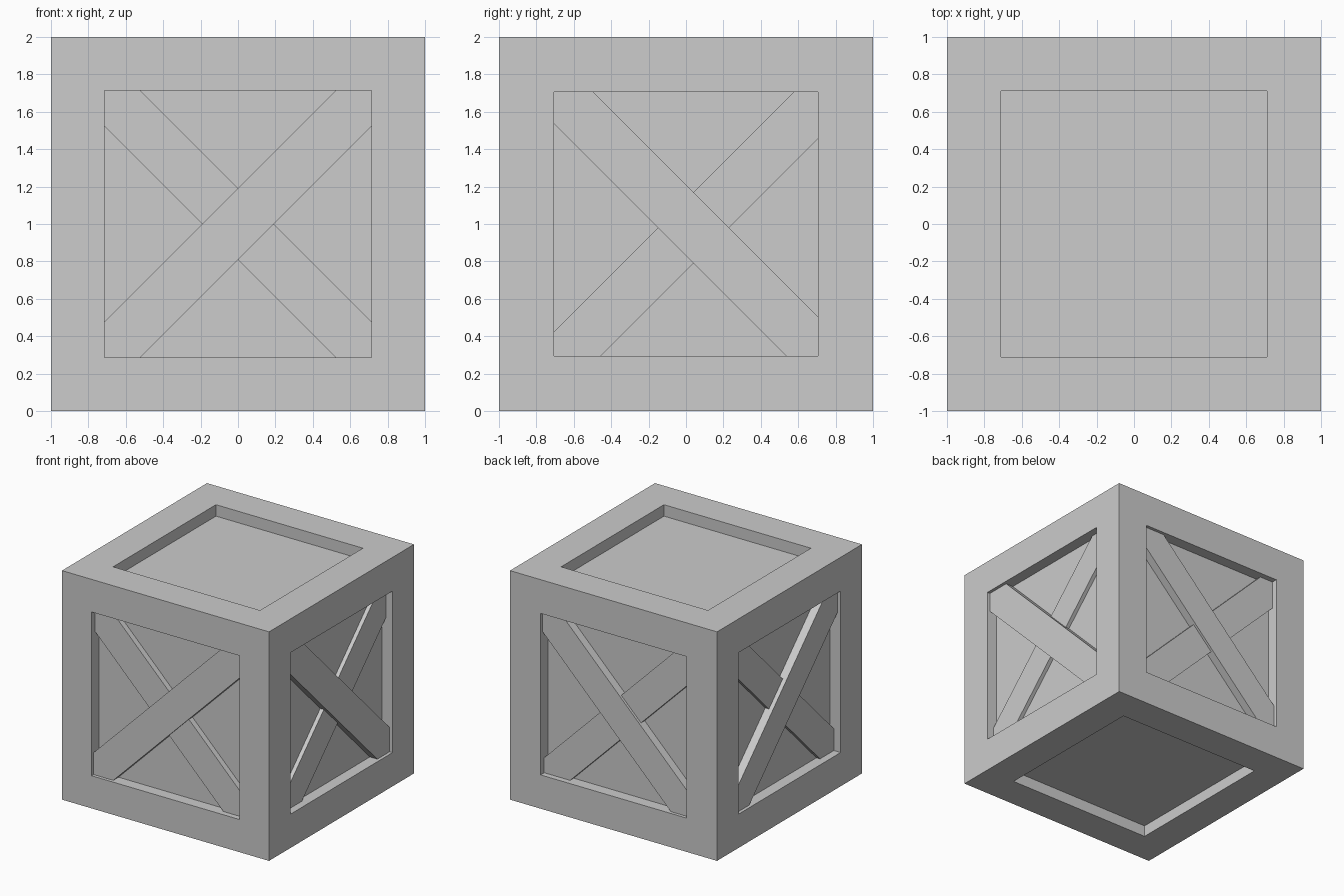
import bpy, bmesh
from math import pi
from mathutils import Matrix, Vector

old = bpy.data.objects.get("Cube")
if old:
    bpy.data.objects.remove(old, do_unlink=True)

GREY = (0.604, 0.604, 0.604, 1)
mat = bpy.data.materials.new("light grey")
mat.use_nodes = True
mat.diffuse_color = GREY
mat.node_tree.nodes["Principled BSDF"].inputs["Base Color"].default_value = GREY

CENTRE = Matrix.Translation((0, 0, 1))
RECESS = 0.1


def add_object(name, bm):
    bmesh.ops.recalc_face_normals(bm, faces=bm.faces)
    mesh = bpy.data.meshes.new(name)
    bm.to_mesh(mesh)
    bm.free()
    mesh.materials.append(mat)
    obj = bpy.data.objects.new(name, mesh)
    bpy.context.collection.objects.link(obj)


def border(normal):
    """Width of the frame around each recessed panel."""
    return 0.285 if normal.y < -0.5 else 0.295 if abs(normal.z) < 0.5 else 0.29


# Crate body: a cube with a sunken panel in every side
bm = bmesh.new()
bmesh.ops.create_cube(bm, size=2, matrix=CENTRE)
for face in list(bm.faces):
    normal = face.normal.copy()
    bmesh.ops.inset_individual(bm, faces=[face], thickness=border(normal),
                               use_even_offset=True)
    panel = bmesh.ops.extrude_discrete_faces(bm, faces=[face])["faces"][0]
    bmesh.ops.translate(bm, verts=panel.verts, vec=-normal * RECESS)
add_object("crate_body", bm)


def plank(name, turn, slope, rise, sink):
    """Diagonal board on the front side, trimmed to the recess, then turned."""
    thick = RECESS - sink + 0.01
    bm = bmesh.new()
    place = (Matrix.Translation((0, sink - 1 + thick / 2, rise))
             @ Matrix.Rotation(-slope * pi / 4, 4, "Y")
             @ Matrix.Diagonal((3, thick, 0.27, 1)))
    bmesh.ops.create_cube(bm, size=1, matrix=place)
    spin = Matrix.Rotation(turn * pi / 2, 4, "Z")
    half = 1 - border(spin @ Vector((0, -1, 0)))
    for axis in (Vector((1, 0, 0)), Vector((0, 0, 1))):
        for side in (axis, -axis):
            cut = bmesh.ops.bisect_plane(
                bm, geom=bm.verts[:] + bm.edges[:] + bm.faces[:],
                plane_co=side * half, plane_no=side, clear_outer=True)
            edges = [g for g in cut["geom_cut"] if isinstance(g, bmesh.types.BMEdge)]
            if edges:
                bmesh.ops.holes_fill(bm, edges=edges)
    bm.transform(CENTRE @ spin)
    add_object(name, bm)


# Crossed planks: side, quarter turns, slope and rise of the outer board,
# rise and depth of the inner board
for side, turn, slope, outer, inner, depth in (
        ("front", 0, 1, 0, 0, 0.05),
        ("left", 1, -1, 0.02, -0.06, 0.065),
        ("back", 2, -1, 0.02, -0.06, 0.05),
        ("right", 3, 1, 0, 0, 0.065)):
    plank(side + "_outer_plank", turn, slope, outer, 0.028)
    plank(side + "_inner_plank", turn, -slope, inner, depth)
